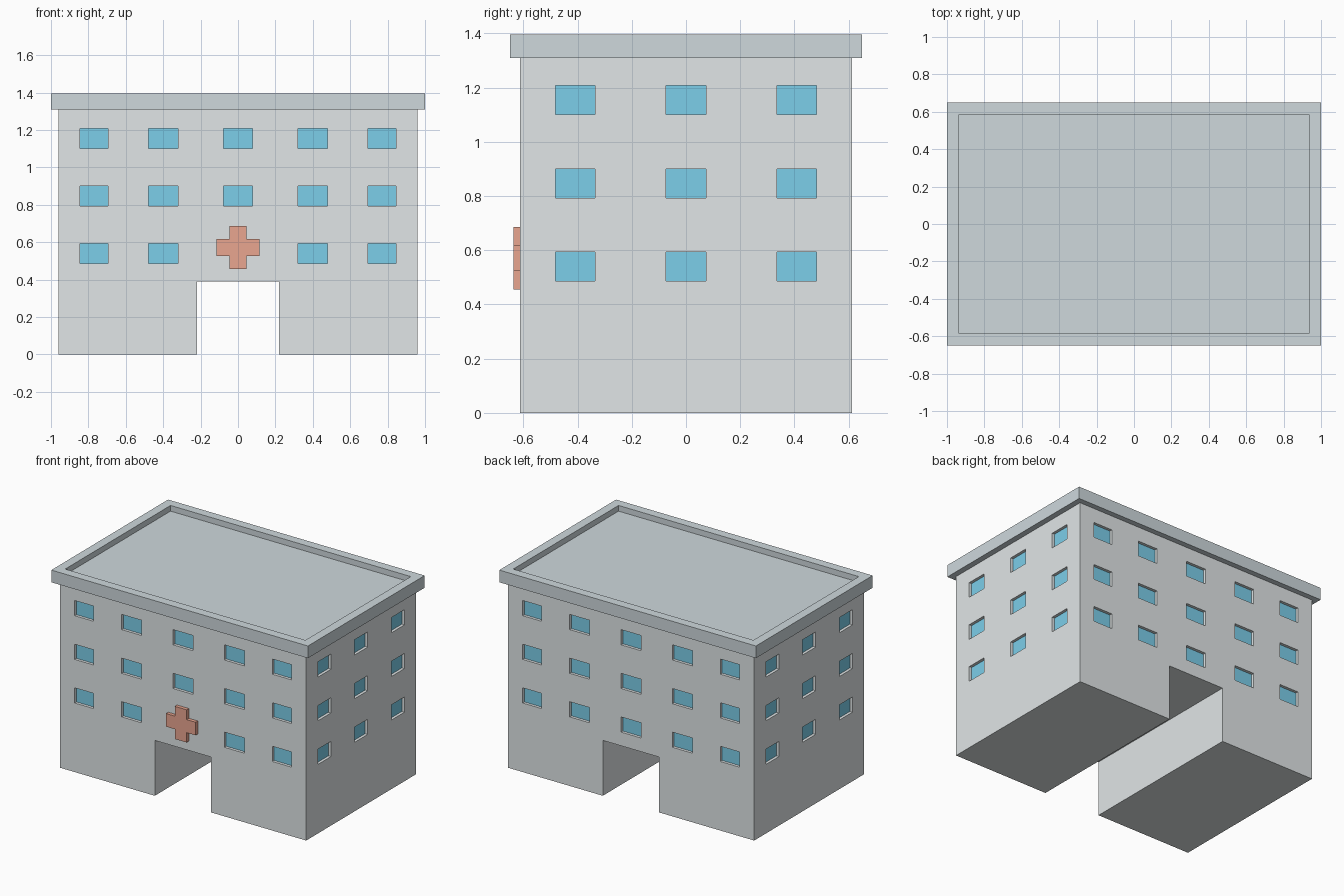
import bpy, bmesh
from mathutils import Matrix, Vector

if "Cube" in bpy.data.objects:
    bpy.data.objects.remove(bpy.data.objects["Cube"])

HX, HY = 0.96, 0.612          # half size of the walls
WALL_TOP = 1.31
ROWS = (0.54, 0.847, 1.155)   # window centre heights
WIN_H = 0.107


def material(name, rgb):
    m = bpy.data.materials.new(name)
    m.diffuse_color = (*rgb, 1)
    m.use_nodes = True
    m.node_tree.nodes["Principled BSDF"].inputs["Base Color"].default_value = m.diffuse_color
    return m


def finish(name, bm, mat=None):
    bmesh.ops.recalc_face_normals(bm, faces=bm.faces)
    me = bpy.data.meshes.new(name)
    bm.to_mesh(me)
    bm.free()
    ob = bpy.data.objects.new(name, me)
    bpy.context.collection.objects.link(ob)
    if mat:
        me.materials.append(mat)
    return ob


def box(bm, lo, hi):
    lo, hi = Vector(lo), Vector(hi)
    m = Matrix.Translation((lo + hi) / 2) @ Matrix.Diagonal((*(hi - lo), 1))
    bmesh.ops.create_cube(bm, size=1, matrix=m)


def prism(bm, profile, y0, y1):
    # x-z outline extruded along y
    f = bm.faces.new([bm.verts.new((x, y0, z)) for x, z in profile])
    new = bmesh.ops.extrude_face_region(bm, geom=[f])["geom"]
    verts = [g for g in new if isinstance(g, bmesh.types.BMVert)]
    bmesh.ops.translate(bm, verts=verts, vec=(0, y1 - y0, 0))


def windows(name, d0, d1, mat=None):
    # one box per window, spanning depths d0..d1 behind the wall surface
    bm = bmesh.new()
    for z in ROWS:
        z0, z1 = z - WIN_H / 2, z + WIN_H / 2
        for s in (-1, 1):
            for x in (-0.77, -0.4, 0, 0.4, 0.77):
                if s == -1 and x == 0 and z == ROWS[0]:
                    continue          # the cross takes this place
                w = 0.078 if abs(x) < 0.5 else 0.074
                ys = sorted((s * (HY - d0), s * (HY - d1)))
                box(bm, (x - w, ys[0], z0), (x + w, ys[1], z1))
            for y in (-0.409, 0, 0.409):
                xs = sorted((s * (HX - d0), s * (HX - d1)))
                box(bm, (xs[0], y - 0.073, z0), (xs[1], y + 0.073, z1))
    return finish(name, bm, mat)


wall_mat = material("wall_grey", (0.75, 0.79, 0.80))
roof_mat = material("roof_grey", (0.62, 0.69, 0.72))
glass_mat = material("glass_blue", (0.20, 0.62, 0.82))
red_mat = material("sign_red", (0.82, 0.38, 0.28))

# walls with the drive-through passage
bm = bmesh.new()
prism(bm, [(-HX, 0), (-0.22, 0), (-0.22, 0.39), (0.22, 0.39), (0.22, 0),
           (HX, 0), (HX, WALL_TOP), (-HX, WALL_TOP)], -HY, HY)
walls = finish("walls", bm, wall_mat)

# window recesses and panes
cutter = windows("window_cutter", -0.02, 0.025, wall_mat)
cutter.hide_render = True
cutter.hide_set(True)
cut = walls.modifiers.new("window_recesses", "BOOLEAN")
cut.operation = "DIFFERENCE"
cut.solver = "EXACT"
cut.object = cutter
windows("window_panes", 0.02, 0.03, glass_mat)

# flat roof with raised rim
bm = bmesh.new()
box(bm, (-1, -0.65, WALL_TOP), (1, 0.65, 1.396))
bm.normal_update()
top = max(bm.faces, key=lambda f: f.calc_center_median().z)
bmesh.ops.inset_individual(bm, faces=[top], thickness=0.09)
new = bmesh.ops.extrude_face_region(bm, geom=[top])["geom"]
bmesh.ops.translate(bm, vec=(0, 0, -0.04),
                    verts=[g for g in new if isinstance(g, bmesh.types.BMVert)])
if top.is_valid:
    bmesh.ops.delete(bm, geom=[top], context="FACES_ONLY")
finish("roof", bm, roof_mat)

# cross above the passage
bm = bmesh.new()
a, b = 0.046, 0.115
quarter = [(a, b), (a, a), (b, a)]
outline = []
for i in range(4):
    outline += quarter
    quarter = [(z, -x) for x, z in quarter]
prism(bm, [(x, 0.571 + z) for x, z in outline], -HY - 0.025, -HY)
finish("cross_sign", bm, red_mat)
